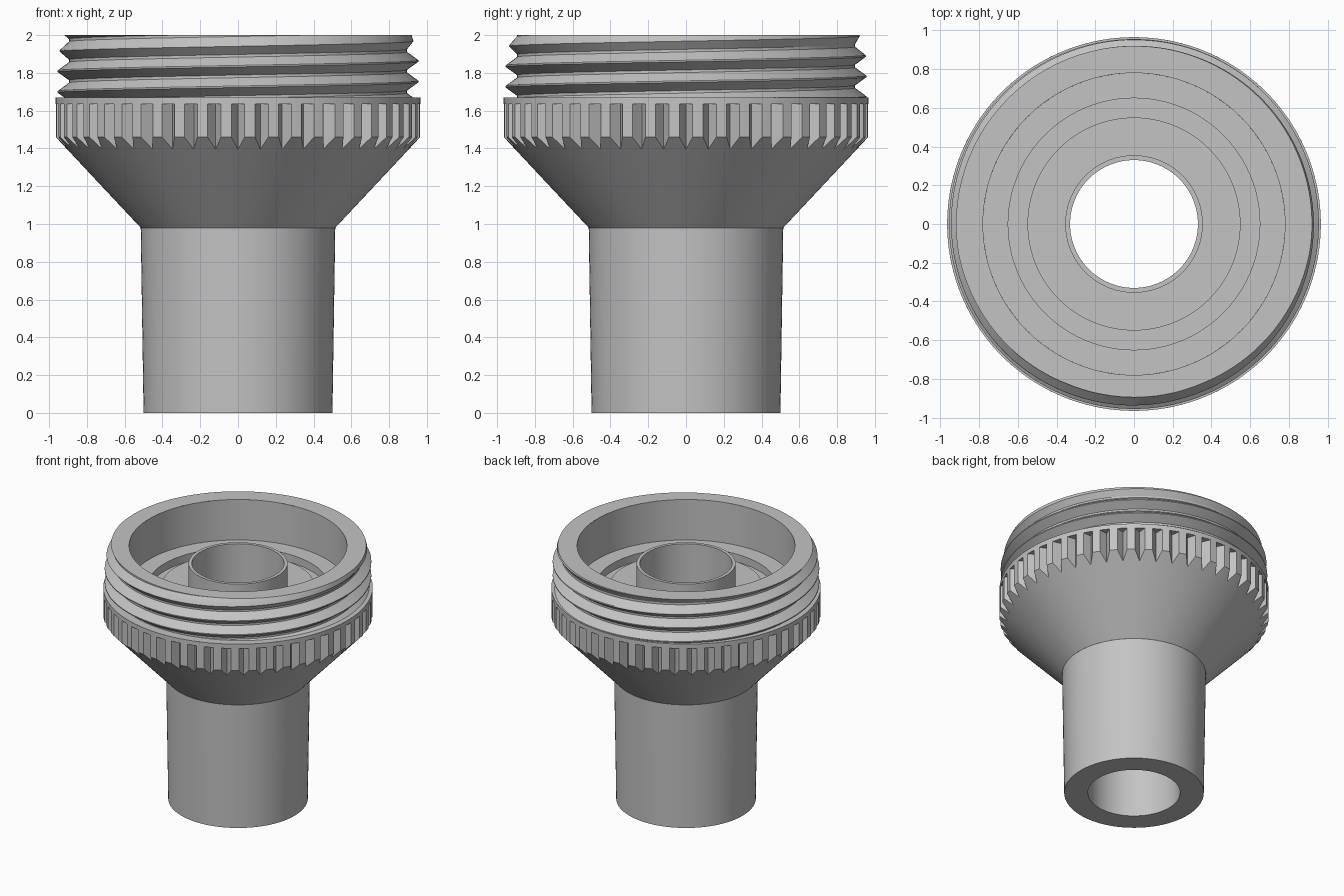
import bpy, bmesh, math

if "Cube" in bpy.data.objects:
    bpy.data.objects.remove(bpy.data.objects["Cube"])

TAU = 2 * math.pi
TEETH = 48
ANGLES = [TAU * i / 96 for i in range(97)]

grey = bpy.data.materials.new("plain grey")
grey.diffuse_color = (0.55, 0.55, 0.55, 1)
grey.use_nodes = True
grey.node_tree.nodes["Principled BSDF"].inputs["Base Color"].default_value = grey.diffuse_color


def skin(name, angles, column):
    """Join one (radius, height) column per angle into a surface of revolution."""
    bm = bmesh.new()
    cols = [[bm.verts.new((r * math.cos(a), r * math.sin(a), z))
             for r, z in column(i, a)] for i, a in enumerate(angles)]
    for c, d in zip(cols, cols[1:]):
        for j in range(len(c) - 1):
            bm.faces.new((c[j], d[j], d[j + 1], c[j + 1]))
    bmesh.ops.remove_doubles(bm, verts=bm.verts, dist=1e-5)
    mesh = bpy.data.meshes.new(name)
    bm.to_mesh(mesh)
    bm.free()
    mesh.materials.append(grey)
    ob = bpy.data.objects.new(name, mesh)
    bpy.context.collection.objects.link(ob)
    bpy.ops.object.select_all(action='DESELECT')
    ob.select_set(True)
    bpy.context.view_layer.objects.active = ob
    bpy.ops.object.shade_smooth_by_angle(angle=math.radians(25))
    return ob


def lathe(name, profile):
    return skin(name, ANGLES, lambda i, a: profile)


# Slightly tapered outlet tube with its bottom face
lathe("outlet_tube", [(0.33, 0), (0.50, 0), (0.515, 0.98)])

# Cone and grip band with V notches that run out through the cone
R, NOTCH, TOP = 0.965, 0.905, 1.635
STEP, HALF = TAU / TEETH, 0.037
collar_angles = []
for t in range(TEETH):
    c = -math.pi / 2 + t * STEP
    collar_angles += [c - HALF, c, c + HALF, c + STEP / 2]
collar_angles.append(collar_angles[0] + TAU)


def collar_column(i, a):
    notch = i % 4 == 1
    r = NOTCH if notch else R
    z = 0.98 + (r - 0.515) * (1.46 - 0.98) / (R - 0.515)
    return [(0.515, 0.98), (r, z), (r, TOP), (R, TOP), (R, 1.67)]


skin("knurled_cone", collar_angles, collar_column)

# Helical thread, cut flat at the shoulder and at the rim
PITCH, LOW, HIGH = 0.109, 1.67, 2.0
SHAPE = [(0.0, 0.955), (0.008, 0.955), (0.052, 0.895), (0.066, 0.895)]


def thread_column(i, a):
    base = 1.75 - 2 * PITCH + PITCH * a / TAU
    pts = [(r, base + k * PITCH + dz) for k in range(-1, 6) for dz, r in SHAPE]
    out = [(R, LOW)]
    for n, (r, z) in enumerate(pts):
        zc = min(max(z, LOW), HIGH)
        if zc != z:
            # slide the point to where the thread meets the cut plane
            for (r0, z0), (r1, z1) in zip(pts, pts[1:]):
                if z0 <= zc <= z1:
                    r = r0 + (r1 - r0) * (zc - z0) / (z1 - z0)
                    break
        r = min(r, 0.955 - 0.3 * max(0, zc - 1.88))
        out.append((r, zc))
    return out + [(0.78, HIGH)]


skin("threaded_neck", [TAU * i / 144 for i in range(145)], thread_column)

# Cup wall and floor with a ring groove
lathe("cup_interior", [(0.78, 2.0), (0.78, 1.68), (0.65, 1.68), (0.65, 1.62),
                       (0.55, 1.62), (0.55, 1.68), (0.355, 1.68)])

# Raised inner spout and the straight bore
lathe("inner_spout", [(0.355, 1.68), (0.355, 1.86), (0.33, 1.86), (0.33, 0)])
